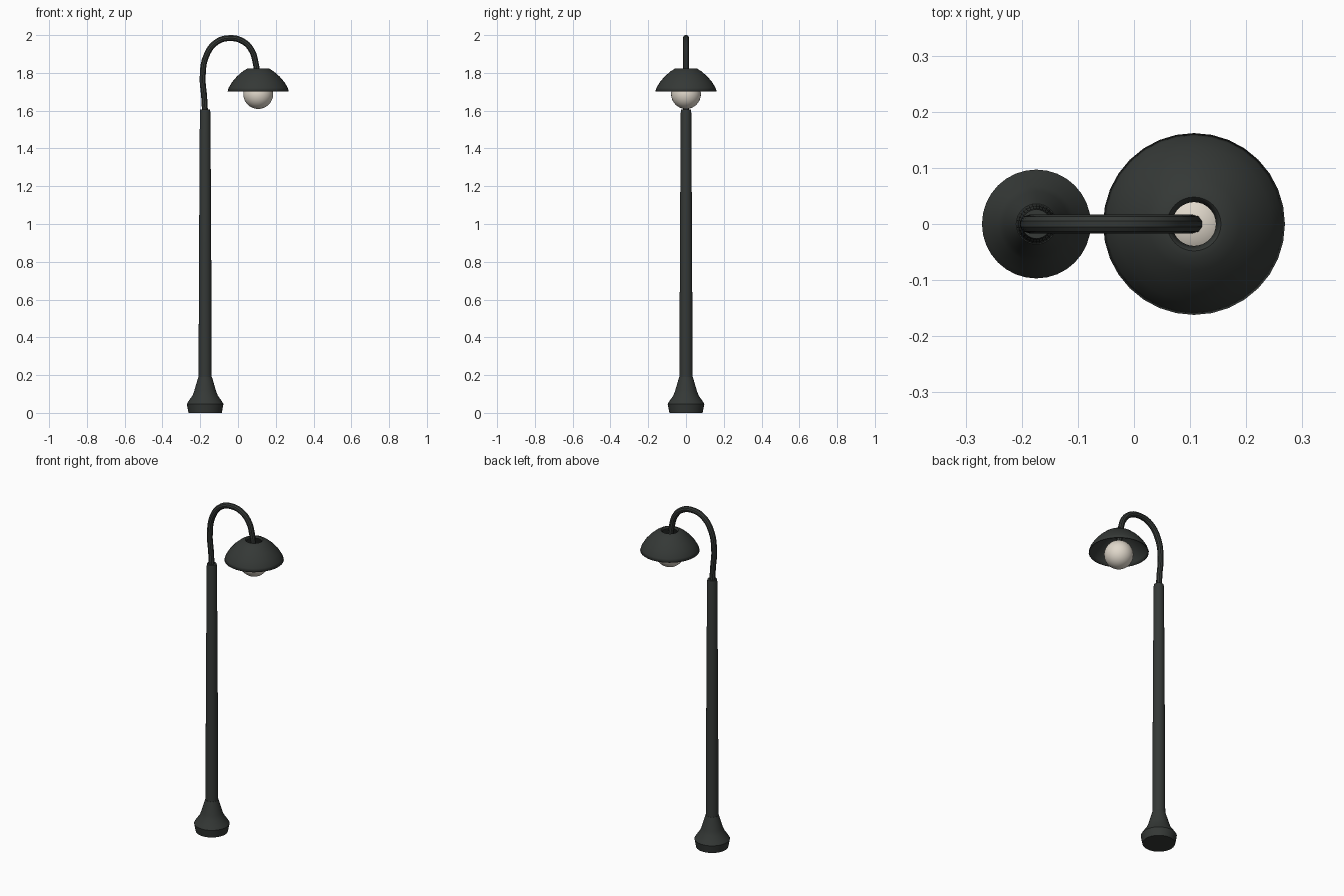
import bpy, math

if "Cube" in bpy.data.objects:
    bpy.data.objects.remove(bpy.data.objects["Cube"])

POLE_X, LAMP_X = -0.174, 0.107


def material(name, color):
    m = bpy.data.materials.new(name)
    m.diffuse_color = color
    m.use_nodes = True
    m.node_tree.nodes["Principled BSDF"].inputs["Base Color"].default_value = m.diffuse_color
    return m


metal = material("dark_metal", (0.035, 0.04, 0.037, 1))
glass = material("warm_glass", (0.75, 0.69, 0.6, 1))


def finish(obj, mat, angle=35):
    obj.data.materials.append(mat)
    bpy.ops.object.select_all(action='DESELECT')
    obj.select_set(True)
    bpy.context.view_layer.objects.active = obj
    bpy.ops.object.shade_smooth_by_angle(angle=math.radians(angle))


def lathe(name, profile, x, mat, sides=32, caps=True):
    """Spin a (radius, z) profile, listed bottom to top, around a vertical axis."""
    verts, faces = [], []
    for r, z in profile:
        for i in range(sides):
            a = 2 * math.pi * i / sides
            verts.append((r * math.cos(a), r * math.sin(a), z))
    for k in range(len(profile) - 1):
        for i in range(sides):
            j = (i + 1) % sides
            faces.append((k * sides + i, k * sides + j, (k + 1) * sides + j, (k + 1) * sides + i))
    if caps:
        faces.append(tuple(reversed(range(sides))))
        faces.append(tuple(range((len(profile) - 1) * sides, len(profile) * sides)))
    mesh = bpy.data.meshes.new(name)
    mesh.from_pydata(verts, [], faces)
    obj = bpy.data.objects.new(name, mesh)
    obj.location.x = x
    bpy.context.collection.objects.link(obj)
    finish(obj, mat)
    return obj


# Flared foot and tapered pole
lathe("base", [(0.088, 0), (0.097, 0.047), (0.088, 0.062), (0.067, 0.092), (0.058, 0.115),
               (0.045, 0.16), (0.036, 0.19)], POLE_X, metal)
lathe("pole", [(0.035, 0.18), (0.032, 0.9), (0.028, 1.59), (0.026, 1.605)], POLE_X, metal)

# Hooked arm: a round tube along a smooth curve
path = [(-0.174, 1.58), (-0.179, 1.67), (-0.187, 1.78), (-0.168, 1.89), (-0.115, 1.962),
        (-0.042, 1.984), (0.028, 1.966), (0.072, 1.92), (0.094, 1.85), (0.106, 1.76)]
curve = bpy.data.curves.new("arm", 'CURVE')
curve.dimensions = '3D'
curve.bevel_depth = 0.0165
curve.bevel_resolution = 3
curve.resolution_u = 5
curve.use_fill_caps = True
spline = curve.splines.new('BEZIER')
spline.bezier_points.add(len(path) - 1)
for p, (x, z) in zip(spline.bezier_points, path):
    p.co = (x, 0, z)
    p.handle_left_type = p.handle_right_type = 'AUTO'
arm = bpy.data.objects.new("arm", curve)
bpy.context.collection.objects.link(arm)
bpy.context.view_layer.objects.active = arm
arm.select_set(True)
bpy.ops.object.convert(target='MESH')
finish(bpy.context.object, metal)

# Bell shade, open below and around the arm at the top
shade = lathe("shade", [(0.162, 1.703), (0.156, 1.722), (0.138, 1.752), (0.112, 1.782),
                        (0.082, 1.808), (0.06, 1.822), (0.048, 1.824), (0.039, 1.815)],
              LAMP_X, metal, caps=False)
solid = shade.modifiers.new("thickness", 'SOLIDIFY')
solid.thickness = 0.004
solid.offset = -1

# Globe bulb
bpy.ops.mesh.primitive_uv_sphere_add(segments=32, ring_count=16, radius=0.079,
                                     location=(LAMP_X, 0, 1.688))
bulb = bpy.context.object
bulb.name = "bulb"
finish(bulb, glass)
